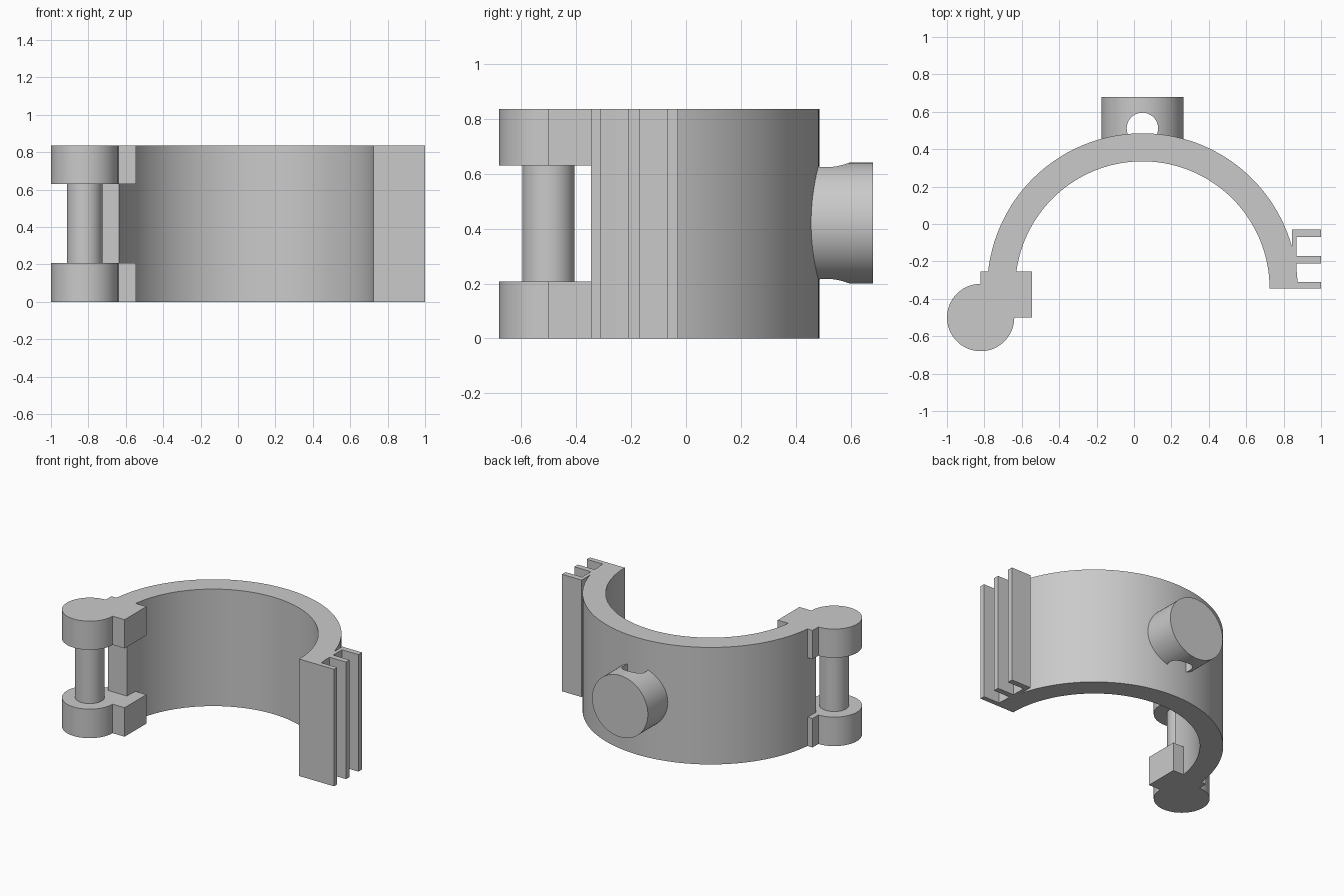
import bpy, bmesh
from math import sin, cos, pi, radians
from mathutils import Matrix

cube = bpy.data.objects.get("Cube")
if cube:
    bpy.data.objects.remove(cube, do_unlink=True)

GREY = (0.59, 0.59, 0.59, 1)
grey = bpy.data.materials.new("plain grey")
grey.use_nodes = True
grey.diffuse_color = GREY
grey.node_tree.nodes["Principled BSDF"].inputs["Base Color"].default_value = GREY

HEIGHT = 0.835
LOW, HIGH = 0.207, 0.63          # gap between the hinge knuckles
CX, CY = 0.045, -0.345           # centre of the half ring
PIN = (-0.82, -0.5)


def arc(cx, cy, r, start, end, steps):
    angles = [radians(start + (end - start) * i / steps) for i in range(steps + 1)]
    return [(cx + r * cos(a), cy + r * sin(a)) for a in angles]


def finish(name, bm):
    bmesh.ops.recalc_face_normals(bm, faces=bm.faces[:])
    mesh = bpy.data.meshes.new(name)
    bm.to_mesh(mesh)
    bm.free()
    mesh.materials.append(grey)
    obj = bpy.data.objects.new(name, mesh)
    bpy.context.collection.objects.link(obj)
    return obj


def extrude(name, outline, z0, z1):
    bm = bmesh.new()
    face = bm.faces.new([bm.verts.new((x, y, z0)) for x, y in outline])
    new = bmesh.ops.extrude_face_region(bm, geom=[face])["geom"]
    verts = [v for v in new if isinstance(v, bmesh.types.BMVert)]
    bmesh.ops.translate(bm, verts=verts, vec=(0, 0, z1 - z0))
    return finish(name, bm)


def cylinder(name, r, depth, matrix, sides=64):
    bm = bmesh.new()
    bmesh.ops.create_cone(bm, cap_ends=True, segments=sides, radius1=r,
                          radius2=r, depth=depth, matrix=matrix)
    return finish(name, bm)


def smooth(obj):
    bpy.ops.object.select_all(action="DESELECT")
    obj.select_set(True)
    bpy.context.view_layer.objects.active = obj
    bpy.ops.object.shade_smooth_by_angle(angle=radians(30))


# Half ring body
ring = arc(CX, CY, 0.83, 0, 180, 72) + arc(CX, CY, 0.68, 180, 0, 72)
parts = [extrude("half_ring", ring, 0, HEIGHT)]

# Hinge knuckles: round end merged with a square lug
knuckle = arc(*PIN, 0.18, 90, 360, 48)
knuckle += [(-0.545, -0.5), (-0.545, -0.255), (-0.82, -0.255)]
parts.append(extrude("lower_knuckle", knuckle, 0, LOW))
parts.append(extrude("upper_knuckle", knuckle, HIGH, HEIGHT))

# Hinge pin
parts.append(cylinder("hinge_pin", 0.095, HIGH - LOW + 0.04,
                      Matrix.Translation((*PIN, (LOW + HIGH) / 2)), 48))

# Clasp with three plates
clasp = [(0.845, -0.03)]
for top, bottom in ((-0.03, -0.07), (-0.17, -0.21), (-0.31, CY)):
    clasp += [(0.87, top), (1, top), (1, bottom), (0.87, bottom)]
clasp = clasp[:1] + clasp[2:-1] + [(0.845, CY)]
parts.append(extrude("clasp_plates", clasp, 0, HEIGHT))

# Rear boss with a vertical hole through it
boss = cylinder("rear_boss", 0.22, 0.28,
                Matrix.Translation((CX, 0.54, 0.42)) @ Matrix.Rotation(pi / 2, 4, "X"))
cutter = cylinder("hole_cutter", 0.084, 1, Matrix.Translation((CX, 0.511, 0.42)), 48)
cutter.hide_render = True
cut = boss.modifiers.new("hole", "BOOLEAN")
cut.operation = "DIFFERENCE"
cut.solver = "EXACT"
cut.object = cutter
bpy.context.view_layer.objects.active = boss
bpy.ops.object.modifier_apply(modifier=cut.name)
bpy.data.objects.remove(cutter, do_unlink=True)
parts.append(boss)

for part in parts:
    smooth(part)
